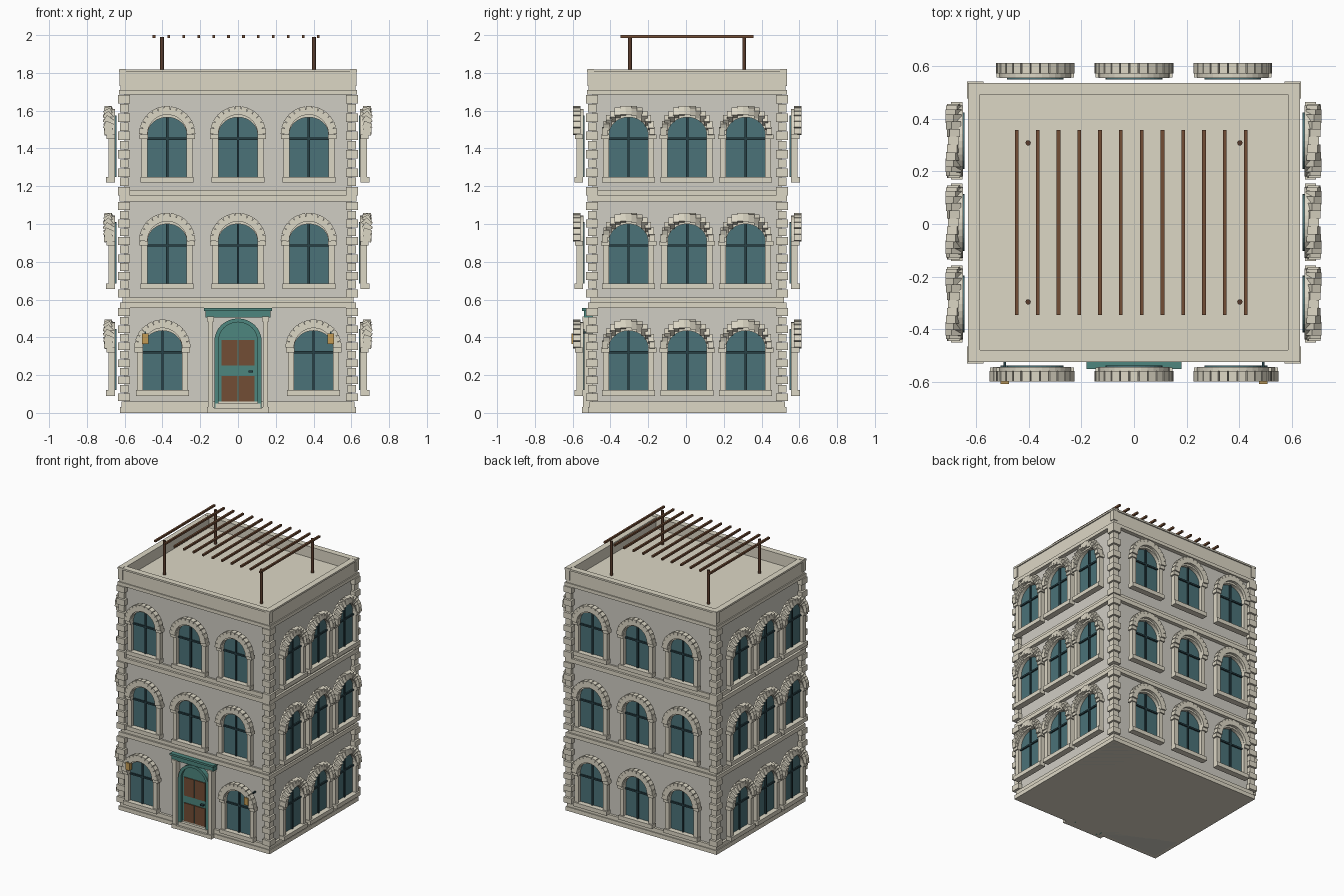
import bpy, bmesh, math
from mathutils import Matrix, Vector

if "Cube" in bpy.data.objects:
    bpy.data.objects.remove(bpy.data.objects["Cube"])

Y0 = 0.006           # building centre in y
WX, WY = 0.60, 0.50  # wall half sizes


def mat(name, r, g, b):
    m = bpy.data.materials.new(name)
    m.diffuse_color = (r, g, b, 1)
    m.use_nodes = True
    m.node_tree.nodes["Principled BSDF"].inputs["Base Color"].default_value = m.diffuse_color
    return m


STONE = mat("stone", 0.72, 0.68, 0.56)
WALL = mat("wall", 0.63, 0.61, 0.55)
GLASS = mat("glass", 0.07, 0.17, 0.19)
BAR = mat("dark_bar", 0.02, 0.05, 0.06)
TEAL = mat("teal_paint", 0.075, 0.24, 0.21)
WOOD = mat("wood", 0.17, 0.075, 0.035)
DARKWOOD = mat("dark_wood", 0.10, 0.045, 0.025)
BRASS = mat("brass", 0.55, 0.33, 0.09)


def box(bm, x0, x1, y0, y1, z0, z1, rot=None):
    c = Vector(((x0 + x1) / 2, (y0 + y1) / 2, (z0 + z1) / 2))
    m = Matrix.Translation(c) @ (rot or Matrix.Identity(4))
    m = m @ Matrix.Diagonal((abs(x1 - x0), abs(y1 - y0), abs(z1 - z0), 1))
    bmesh.ops.create_cube(bm, size=1, matrix=m)


def arch(half, rise, z0, zs, n=16):
    """Outline of an arched opening, in x and z."""
    arc = [(half * math.cos(math.pi * i / n), zs + rise * math.sin(math.pi * i / n)) for i in range(n + 1)]
    return [(half, z0)] + arc + [(-half, z0)]


def plate(bm, pts, y0, y1):
    a = [bm.verts.new((x, y0, z)) for x, z in pts]
    b = [bm.verts.new((x, y1, z)) for x, z in pts]
    bm.faces.new(a)
    bm.faces.new(b[::-1])
    for i in range(len(pts)):
        j = (i + 1) % len(pts)
        bm.faces.new((a[j], a[i], b[i], b[j]))


def frame(bm, outer, inner, y0, y1):
    """Open-bottomed band between two outlines."""
    rows = [[bm.verts.new((x, y, z)) for x, z in o] for o, y in
            ((outer, y0), (outer, y1), (inner, y1), (inner, y0))]
    n = len(outer)
    for k in range(4):
        r, s = rows[k], rows[(k + 1) % 4]
        for i in range(n - 1):
            bm.faces.new((r[i], r[i + 1], s[i + 1], s[i]))
    bm.faces.new([r[0] for r in rows])
    bm.faces.new([r[-1] for r in rows][::-1])


def mesh(name, material, fill):
    bm = bmesh.new()
    fill(bm)
    bmesh.ops.recalc_face_normals(bm, faces=bm.faces)
    me = bpy.data.meshes.new(name)
    bm.to_mesh(me)
    bm.free()
    me.materials.append(material)
    return me


def place(name, me, loc=(0, Y0, 0), rz=0):
    o = bpy.data.objects.new(name, me)
    o.location = loc
    o.rotation_euler[2] = rz
    bpy.context.collection.objects.link(o)


def part(name, material, fill):
    place(name, mesh(name, material, fill))


def slab(bm, grow, z0, z1):
    box(bm, -WX - grow, WX + grow, -WY - grow, WY + grow, z0, z1)


# Walls and roof deck
part("walls", WALL, lambda bm: slab(bm, 0, 0, 1.72))
part("roof_deck", STONE, lambda bm: slab(bm, -0.005, 1.72, 1.735))


# Plinth, belt courses and cornice
def bands(bm):
    for g, a, b in ((0.025, 0, 0.03), (0.018, 0.03, 0.06),
                    (0.025, 0.556, 0.585), (0.012, 0.585, 0.61),
                    (0.028, 1.118, 1.15), (0.012, 1.15, 1.18),
                    (0.03, 1.685, 1.71), (0.022, 1.71, 1.732)):
        slab(bm, g, a, b)


part("belt_courses", STONE, bands)


# Parapet with corner posts and coping
def parapet(bm):
    for g, t, a, b in ((0.022, 0.035, 1.73, 1.805), (0.03, 0.045, 1.805, 1.818)):
        x, y = WX + g, WY + g
        for s in (-1, 1):
            box(bm, -x, x, s * y, s * (y - t), a, b)
            box(bm, s * x, s * (x - t), -y + t, y - t, a, b)
    for sx in (-1, 1):
        for sy in (-1, 1):
            box(bm, sx * 0.628, sx * 0.592, sy * 0.528, sy * 0.492, 1.73, 1.82)


part("parapet", STONE, parapet)


# Corner quoins, alternating large and small
def quoins(bm):
    for z0, z1 in ((0.06, 0.556), (0.61, 1.118), (1.15, 1.685)):
        n = 11
        h = (z1 - z0) / n
        for i in range(n):
            r = 0.032 if i % 2 == 0 else 0.022
            for sx in (-1, 1):
                for sy in (-1, 1):
                    cx, cy = sx * 0.603, sy * 0.503
                    box(bm, cx - r, cx + r, cy - r, cy + r, z0 + i * h + 0.002, z0 + (i + 1) * h - 0.002)


part("quoins", STONE, quoins)

# Window pieces: local z = 0 at the glass foot, outward is -y
SPRING = 0.225


def surround(bm):
    frame(bm, arch(0.135, 0.135, 0, SPRING), arch(0.103, 0.09, 0, SPRING), 0, -0.036)
    box(bm, -0.14, 0.14, -0.002, -0.048, -0.03, 0)
    for s in (-1, 1):
        box(bm, s * 0.102, s * 0.147, -0.002, -0.045, SPRING - 0.025, SPRING)


def voussoirs(axis):
    def fill(bm):
        n, r = 13, 0.126
        for i in range(n):
            a = math.pi * (i + 0.5) / n - math.pi / 2
            x, z = r * math.sin(a), SPRING + r * math.cos(a)
            rot = Matrix.Rotation(a, 4, axis)
            box(bm, x - 0.0155, x + 0.0155, -0.056, -0.016, z - 0.0225, z + 0.0225, rot)
    return fill


def bars(bm):
    box(bm, -0.006, 0.006, -0.008, -0.02, 0, SPRING + 0.09)
    box(bm, -0.103, 0.103, -0.008, -0.02, 0.195, 0.207)


SURROUND = mesh("window_surround", STONE, surround)
ARCH_Y = mesh("arch_stones", STONE, voussoirs('Y'))
ARCH_X = mesh("side_arch_stones", STONE, voussoirs('X'))
PANE = mesh("window_glass", GLASS, lambda bm: plate(bm, arch(0.108, 0.1, 0, SPRING), 0.006, -0.01))
BARS = mesh("window_bars", BAR, bars)


def window(x, y, z, rz, side):
    for name, me in (("window_surround", SURROUND), ("arch_stones", ARCH_X if side else ARCH_Y),
                     ("window_glass", PANE), ("window_bars", BARS)):
        place(name, me, (x, y, z), rz)


for floor, z in enumerate((0.12, 0.685, 1.25)):
    for k in (-1, 0, 1):
        window(0.647, Y0 + k * 0.31, z, math.pi / 2, True)
        window(-0.65, Y0 + k * 0.31, z, -math.pi / 2, True)
        window(k * 0.375, Y0 + 0.549, z, math.pi, False)
        if floor or k:
            window(k * (0.375 if floor else 0.40), Y0 - 0.549, z, 0, False)

# Entrance: door leaf, panels, handle, pilasters, canopy, steps
part("door_leaf", TEAL, lambda bm: plate(bm, arch(0.105, 0.1, 0.03, 0.39), -0.49, -0.515))
part("door_frame", TEAL, lambda bm: frame(bm, arch(0.125, 0.12, 0.0, 0.38), arch(0.103, 0.1, 0.0, 0.38), -0.49, -0.535))


def panels(bm):
    for x0, x1 in ((-0.088, -0.003), (0.003, 0.088)):
        for z0, z1 in ((0.06, 0.195), (0.25, 0.387)):
            box(bm, x0, x1, -0.51, -0.522, z0, z1)


part("door_panels", WOOD, panels)
part("door_handle", BAR, lambda bm: box(bm, 0.055, 0.08, -0.515, -0.535, 0.215, 0.225))


def pilasters(bm):
    for s in (-1, 1):
        box(bm, s * 0.133, s * 0.16, -0.49, -0.55, 0, 0.5)
        box(bm, s * 0.128, s * 0.165, -0.49, -0.557, 0, 0.03)
        box(bm, s * 0.128, s * 0.165, -0.49, -0.555, 0.485, 0.51)


part("door_pilasters", STONE, pilasters)


def canopy(bm):
    box(bm, -0.172, 0.172, -0.49, -0.545, 0.505, 0.545)
    box(bm, -0.18, 0.18, -0.49, -0.557, 0.54, 0.555)


part("door_canopy", TEAL, canopy)


def steps(bm):
    box(bm, -0.13, 0.13, -0.49, -0.555, 0, 0.025)
    box(bm, -0.12, 0.12, -0.49, -0.54, 0.025, 0.05)


part("door_steps", STONE, steps)


# Wall lanterns
def lanterns(bm):
    for s in (-1, 1):
        box(bm, s * 0.475, s * 0.508, -0.583, -0.613, 0.365, 0.42)


def brackets(bm):
    for s in (-1, 1):
        box(bm, s * 0.487, s * 0.496, -0.49, -0.605, 0.42, 0.43)


part("lanterns", BRASS, lanterns)
part("lantern_brackets", BAR, brackets)


# Roof pergola
def posts(bm):
    for sx in (-1, 1):
        for sy in (-1, 1):
            bmesh.ops.create_cone(bm, cap_ends=True, segments=12, radius1=0.01, radius2=0.01, depth=0.255,
                                  matrix=Matrix.Translation((sx * 0.402, sy * 0.302, 1.8625)))


def slats(bm):
    for i in range(12):
        x = -0.445 + i * 0.079
        box(bm, x - 0.007, x + 0.007, -0.352, 0.352, 1.986, 2.0)


part("pergola_posts", DARKWOOD, posts)
part("pergola_slats", WOOD, slats)
